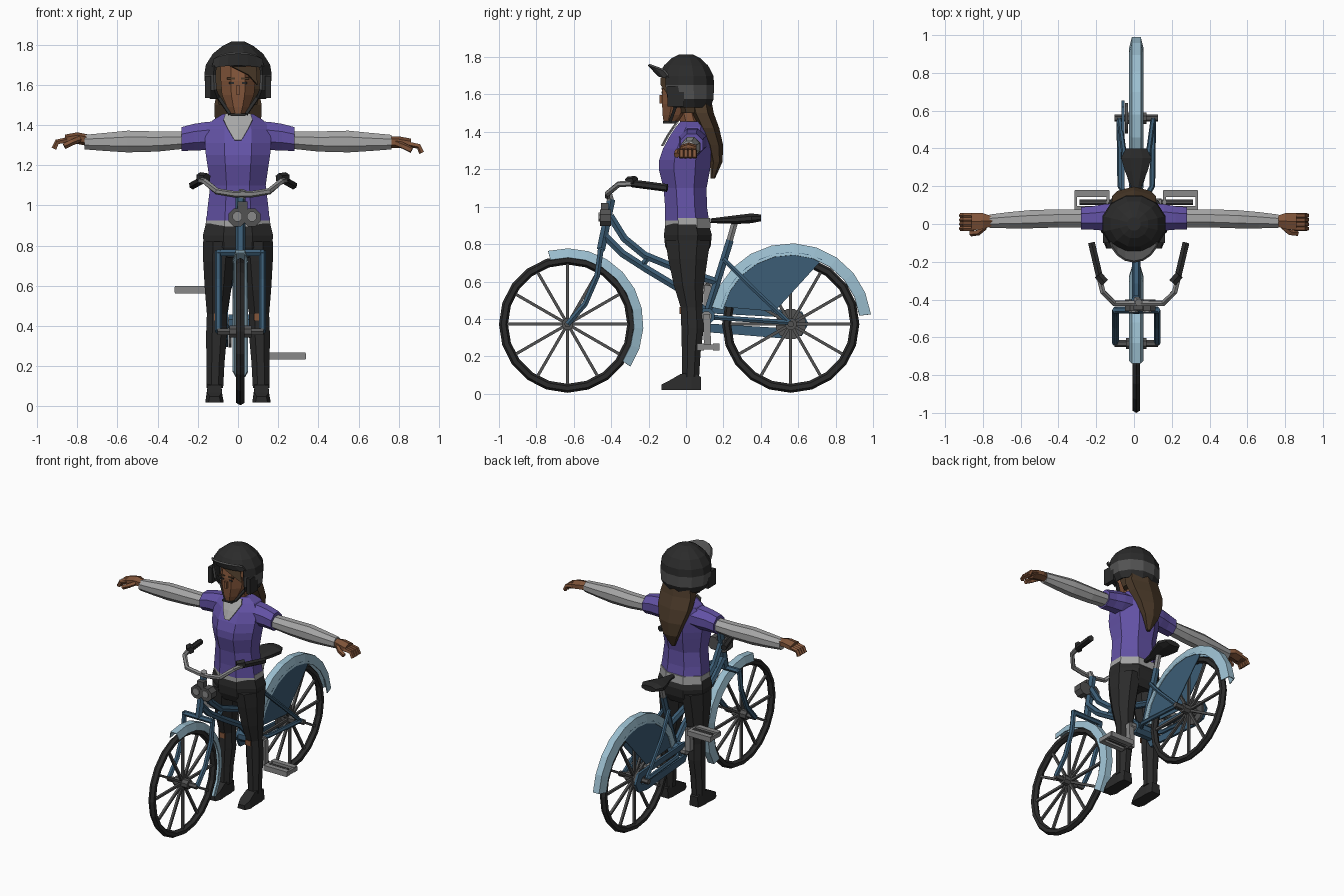
import bpy, bmesh, math
from mathutils import Vector

if "Cube" in bpy.data.objects:
    bpy.data.objects.remove(bpy.data.objects["Cube"])

def mat(name, r, g, b):
    m = bpy.data.materials.new(name)
    m.diffuse_color = (r, g, b, 1)
    m.use_nodes = True
    m.node_tree.nodes["Principled BSDF"].inputs["Base Color"].default_value = m.diffuse_color
    return m

BLACK = mat("black", .024, .024, .024)
DARK = mat("dark_grey", .085, .085, .085)
METAL = mat("metal_grey", .25, .25, .25)
CLOTH = mat("light_grey_cloth", .38, .38, .38)
FRAME = mat("dark_blue", .045, .11, .18)
LIGHT = mat("light_blue", .33, .52, .63)
PURPLE = mat("purple", .125, .085, .38)
SKIN = mat("skin_brown", .22, .09, .042)
HAIR = mat("hair_brown", .07, .042, .022)

BX = .012                       # bike centre line
FY, RY, WZ = -.633, .56, .372   # wheel centres

def build(name, verts, faces, m, thick=0):
    bm = bmesh.new()
    vs = [bm.verts.new(v) for v in verts]
    for f in faces:
        bm.faces.new([vs[i] for i in f])
    bmesh.ops.recalc_face_normals(bm, faces=bm.faces)
    me = bpy.data.meshes.new(name)
    bm.to_mesh(me)
    bm.free()
    me.materials.append(m)
    ob = bpy.data.objects.new(name, me)
    bpy.context.collection.objects.link(ob)
    if thick:
        s = ob.modifiers.new("thickness", 'SOLIDIFY')
        s.thickness, s.offset = thick, 0
    return ob

def grid(name, rows, m, closed=True, caps=True, thick=0):
    """Skin a list of equal rows of points."""
    n = len(rows[0])
    faces = [(i*n+j, i*n+(j+1) % n, (i+1)*n+(j+1) % n, (i+1)*n+j)
             for i in range(len(rows)-1) for j in range(n if closed else n-1)]
    if closed and caps:
        faces += [tuple(range(n)), tuple(range((len(rows)-1)*n, len(rows)*n))]
    return build(name, [p for r in rows for p in r], faces, m, thick)

def ring(c, u, v, n):
    k = 1 / math.cos(math.pi/n)
    return [Vector(c) + (u*math.cos(a) + v*math.sin(a))*k
            for a in (2*math.pi*(j+.5)/n for j in range(n))]

def column(name, secs, m, n=8, caps=True):
    """Upright loft; sections are (z, cx, cy, rx, ry)."""
    return grid(name, [ring((cx, cy, z), Vector((rx, 0, 0)), Vector((0, ry, 0)), n)
                       for z, cx, cy, rx, ry in secs], m, caps=caps)

def limb(name, secs, m, s, n=8):
    """Sideways loft; sections are (x, cy, cz, ry, rz)."""
    return grid(name, [ring((s*x, cy, cz), Vector((0, ry, 0)), Vector((0, 0, rz)), n)
                       for x, cy, cz, ry, rz in secs], m)

def tube(name, pts, r, m, n=6, ref=(1, 0, 0)):
    pts = [Vector(p) for p in pts]
    rows = []
    for i, p in enumerate(pts):
        t = (pts[min(i+1, len(pts)-1)] - pts[max(i-1, 0)]).normalized()
        w = Vector(ref) if abs(t.dot(Vector(ref))) < .95 else Vector((0, 1, 0))
        u = t.cross(w).normalized()
        rows.append(ring(p, u*r, t.cross(u)*r, n))
    return grid(name, rows, m)

def box(name, c, s, m):
    x, y, z = (v/2 for v in s)
    return grid(name, [[(c[0]+a*x, c[1]+b*y, c[2]+k*z) for a, b in
                ((-1, -1), (1, -1), (1, 1), (-1, 1))] for k in (-1, 1)], m)

def polar(x, cy, r, deg):
    a = math.radians(deg)
    return (x, cy + r*math.cos(a), WZ + r*math.sin(a))

# --- wheels and mudguards
def wheel(label, cy):
    bpy.ops.mesh.primitive_torus_add(major_segments=20, minor_segments=6, major_radius=.343,
        minor_radius=.024, location=(BX, cy, WZ), rotation=(0, math.pi/2, 0))
    t = bpy.context.object
    t.name = label + "_tyre"
    t.data.materials.append(BLACK)
    for i in range(12):
        tube(f"{label}_spoke_{i}", [polar(BX, cy, .02, i*30), polar(BX, cy, .33, i*30)], .008, DARK, 4)
    tube(label + "_hub", [(BX-.055, cy, WZ), (BX+.055, cy, WZ)], .03, DARK, 8)
    tube(label + "_axle", [(BX-.115, cy, WZ), (BX+.115, cy, WZ)], .016, DARK)

def mudguard(name, cy, r0, r1, a0, a1, n):
    prof = ((-.036, r0), (-.022, r1), (.022, r1), (.036, r0))
    grid(name, [[polar(BX+x, cy, r, a0+(a1-a0)*i/n) for x, r in prof] for i in range(n+1)],
         LIGHT, closed=False, thick=.006)

wheel("front", FY)
wheel("rear", RY)
mudguard("front_mudguard", FY, .355, .403, 105, -34, 9)
mudguard("rear_mudguard", RY, .37, .43, 168, 7, 10)
for s in (-1, 1):
    pts = [polar(BX+s*.033, RY, .385, 166-102*i/8) for i in range(9)] + [(BX+s*.033, .475, .44)]
    build("coat_guard", pts, [tuple(range(len(pts)))], FRAME, .005)

# --- frame
def side(x, pts):
    return [(BX+x, y, z) for y, z in pts]

tube("head_tube", side(0, [(-.40, 1.04), (-.455, .77)]), .022, FRAME)
tube("upper_tube", side(0, [(-.405, .95), (-.33, .83), (-.22, .74), (0, .65), (.16, .60)]), .02, FRAME)
tube("lower_tube", side(0, [(-.43, .84), (-.34, .75), (-.2, .66), (0, .54), (.11, .43)]), .02, FRAME)
tube("tube_brace", side(0, [(-.2, .73), (-.24, .68)]), .015, FRAME)
tube("seat_tube", side(0, [(.11, .42), (.235, .82)]), .02, FRAME)
tube("seat_post", side(0, [(.225, .79), (.262, .92)]), .017, METAL)
tube("fork_crown", [(BX-.115, -.455, .765), (BX+.115, -.455, .765)], .016, FRAME)
for s in (-1, 1):
    tube("fork_leg", side(s*.11, [(-.455, .775), (-.475, .63), (-.54, .48), (FY, WZ)]), .015, FRAME)
    tube("seat_stay", [(BX+s*.02, .2, .72), (BX+s*.06, .34, .58), (BX+s*.09, RY, WZ)], .012, FRAME)
    tube("chain_stay", [(BX+s*.03, .11, .41), (BX+s*.085, .2, .405), (BX+s*.09, RY, .38)], .013, FRAME)

# --- chain guard loop, sprockets, cranks and pedals
outer = [(.10, .47), (.06, .41), (.10, .33), (.53, .295), (.62, .31), (.655, .375), (.62, .44), (.5, .45)]
inner = [(.12, .43), (.10, .41), (.12, .375), (.53, .35), (.58, .35), (.60, .375), (.58, .40), (.5, .41)]
rows = [side(-.078, outer), side(-.062, outer), side(-.062, inner), side(-.078, inner)]
grid("chain_guard", rows + rows[:1], FRAME, caps=False)
tube("rear_sprocket", side(0, [])+[(BX-.06, RY, WZ), (BX-.045, RY, WZ)], .08, DARK, 12)
tube("bottom_bracket", [(BX-.1, .11, .415), (BX+.12, .11, .415)], .026, METAL, 8)
tube("crank_boss", [(BX-.06, .11, .415), (BX+.08, .11, .415)], .042, FRAME, 8)
for s in (-1, 1):
    z = .415 - s*.165
    tube("crank_arm", [(BX+s*.115, .11, .425), (BX+s*.115, .115, z)], .019, METAL, 4)
    tube("pedal_axle", [(BX+s*.11, .115, z), (BX+s*.3, .115, z)], .012, DARK)
    for dy in (-.042, .042):
        box("pedal_tread", (BX+s*.235, .12+dy, z), (.18, .036, .036), METAL)
    for dx in (.15, .32):
        box("pedal_end", (BX+s*dx, .12, z), (.015, .115, .028), METAL)

# --- saddle
grid("saddle", [ring((BX, y, z), Vector((w, 0, 0)), Vector((0, 0, h)), 8) for y, z, w, h in
     ((.13, .925, .015, .012), (.2, .928, .028, .018), (.28, .932, .06, .024),
      (.35, .938, .08, .026), (.40, .94, .055, .018))], BLACK)

# --- handlebar, grips and lamps
HX = .025
half = [(.21, -.28, 1.125), (.19, -.36, 1.12), (.13, -.42, 1.07), (.04, -.42, 1.055)]
tube("handlebar", [(HX-x, y, z) for x, y, z in half] + [(HX+x, y, z) for x, y, z in half[::-1]],
     .014, METAL, ref=(0, 0, 1))
tube("handlebar_stem", [(BX, -.4, 1.02), (HX, -.415, 1.075)], .018, METAL)
for s in (-1, 1):
    tube("grip", [(HX+s*.205, -.29, 1.125), (HX+s*.25, -.10, 1.10)], .018, BLACK, ref=(0, 0, 1))
    tube("brake_lever", [(HX+s*.18, -.31, 1.135), (HX+s*.215, -.27, 1.14)], .022, BLACK, ref=(0, 0, 1))
    tube("lamp", [(HX+.008+s*.036, -.40, .94), (HX+.008+s*.036, -.46, .94)], .044, DARK, 8)
    tube("lamp_glass", [(HX+.008+s*.036, -.45, .945), (HX+.008+s*.036, -.468, .945)], .024, METAL, 8)
box("lamp_bracket", (BX+.01, -.435, .985), (.05, .04, .07), DARK)

# --- legs and shoes
column("hips", [(.74, 0, .01, .12, .10), (.79, 0, .01, .168, .122), (.85, 0, .01, .175, .128),
                (.91, 0, .005, .16, .115)], BLACK)
for s in (-1, 1):
    column("leg", [(.82, s*.088, .01, .085, .12), (.72, s*.095, .01, .078, .105),
                   (.58, s*.1, .015, .065, .08), (.46, s*.105, .03, .05, .058),
                   (.35, s*.107, .035, .052, .06), (.22, s*.112, .028, .045, .05),
                   (.09, s*.115, .025, .041, .045)], BLACK)
    box("knee_rip", (s*.1, -.029, .445), (.04, .01, .035), SKIN)
    grid("shoe", [[(s*.117+a*w, y, z) for a, z in ((-1, .02), (1, .02), (.8, h), (-.8, h))]
         for y, w, h in ((.08, .035, .09), (.03, .042, .115), (-.03, .042, .105),
                         (-.09, .046, .07), (-.13, .03, .05))], BLACK)

# --- torso and arms
column("undershirt_hem", [(.885, 0, .01, .163, .122), (.94, 0, .008, .158, .12)], CLOTH)
column("shirt", [(.925, 0, .005, .158, .118), (1.0, 0, 0, .15, .112), (1.1, 0, -.005, .138, .115),
                 (1.2, 0, -.008, .152, .137), (1.25, 0, -.005, .16, .138), (1.31, 0, .005, .165, .128),
                 (1.38, 0, .025, .16, .11), (1.425, 0, .04, .125, .095), (1.455, 0, .035, .075, .065)], PURPLE)
grid("neckline", [[(-w, y, z), (0, y-.006, z), (w, y, z)] for z, w, y in
     ((1.325, .018, -.124), (1.38, .05, -.094), (1.425, .072, -.064), (1.455, .062, -.042))],
     CLOTH, closed=False, thick=.008)
for s in (-1, 1):
    limb("sleeve", [(.09, .035, 1.35, .075, .07), (.16, .035, 1.345, .07, .07),
                    (.22, .032, 1.34, .062, .066), (.28, .03, 1.33, .06, .06)], PURPLE, s)
    limb("arm", [(.26, .03, 1.325, .048, .042), (.4, .03, 1.318, .048, .05), (.55, .025, 1.318, .048, .054),
                 (.66, .02, 1.316, .043, .045), (.765, .015, 1.315, .035, .036)], CLOTH, s)
    dz = 0 if s > 0 else .02
    limb("hand", [(.75, .015, 1.315+dz/2, .025, .025), (.80, .015, 1.315+dz, .042, .025),
                  (.86, .012, 1.305+dz, .045, .024)], SKIN, s, 6)
    for i in range(4):
        y = .045 - i*.023
        tube("finger", [(s*.85, y, 1.305+dz), (s*.9, y, 1.295+dz), (s*.915, y, 1.262+dz)],
             .0115, SKIN, 5, ref=(0, 1, 0))
    tube("thumb", [(s*.79, -.015, 1.31+dz), (s*.825, -.045, 1.295+dz), (s*.865, -.05, 1.275+dz)],
         .013, SKIN, 5, ref=(0, 0, 1))

# --- head, face and hair
column("neck", [(1.42, 0, .03, .06, .055), (1.54, 0, .0, .05, .05)], SKIN)
column("head", [(1.455, 0, -.08, .032, .04), (1.49, 0, -.06, .055, .065), (1.55, 0, -.04, .08, .088),
                (1.62, 0, -.03, .086, .098), (1.70, 0, -.02, .086, .095)], SKIN)
box("nose", (0, -.13, 1.575), (.02, .025, .045), SKIN)
box("chin_strap", (0, -.085, 1.452), (.075, .075, .012), BLACK)
for s in (-1, 1):
    box("eye", (s*.033, -.128, 1.61), (.026, .006, .01), BLACK)
    box("eyebrow", (s*.035, -.128, 1.632), (.04, .008, .009), HAIR)
    tube("side_strap", [(s*.105, -.05, 1.55), (s*.04, -.085, 1.455)], .008, BLACK, 4)
build("fringe", [(-.03, -.133, 1.69), (.09, -.1, 1.69), (.095, -.095, 1.60), (.05, -.132, 1.65)],
      [(0, 1, 2, 3)], HAIR, .009)
column("hair_cap", [(1.5, 0, .03, .095, .07), (1.58, 0, .02, .115, .09), (1.7, 0, .02, .115, .09)], HAIR)
column("long_hair", [(1.58, 0, .07, .10, .055), (1.5, 0, .085, .118, .055), (1.42, 0, .12, .115, .05),
                     (1.33, .0, .152, .088, .04), (1.24, 0, .163, .055, .028),
                     (1.15, 0, .143, .012, .01)], HAIR, 6)

# --- helmet with open front, grey rear band and peak
h = column("helmet", [(1.53, 0, .015, .14, .115), (1.575, 0, .005, .162, .142), (1.65, 0, 0, .168, .15),
                      (1.70, 0, 0, .16, .147), (1.755, 0, 0, .125, .118), (1.795, 0, 0, .075, .075),
                      (1.815, 0, 0, .035, .035)], BLACK, 12)
h.data.materials.append(DARK)
bm = bmesh.new()
bm.from_mesh(h.data)
gone = []
for f in bm.faces:
    c = f.calc_center_median()
    if c.z < 1.54 or (c.y < -.09 and c.z < 1.68):
        gone.append(f)
    elif 1.58 < c.z < 1.65:
        f.material_index = 1
bmesh.ops.delete(bm, geom=gone, context='FACES')
bm.to_mesh(h.data)
bm.free()
sol = h.modifiers.new("thickness", 'SOLIDIFY')
sol.thickness = .015
for s in (-1, 1):
    box("ear_pad", (s*.15, -.055, 1.59), (.03, .09, .11), BLACK)
arc = [math.radians(-58 + 116*i/6) for i in range(7)]
grid("peak", [[(k*math.sin(a), -d*math.cos(a) - e, z + q*math.cos(a)) for a in arc]
     for k, d, e, z, q in ((.15, .14, .005, 1.665, .035), (.14, .17, .03, 1.70, .06))],
     DARK, closed=False, thick=.012)
